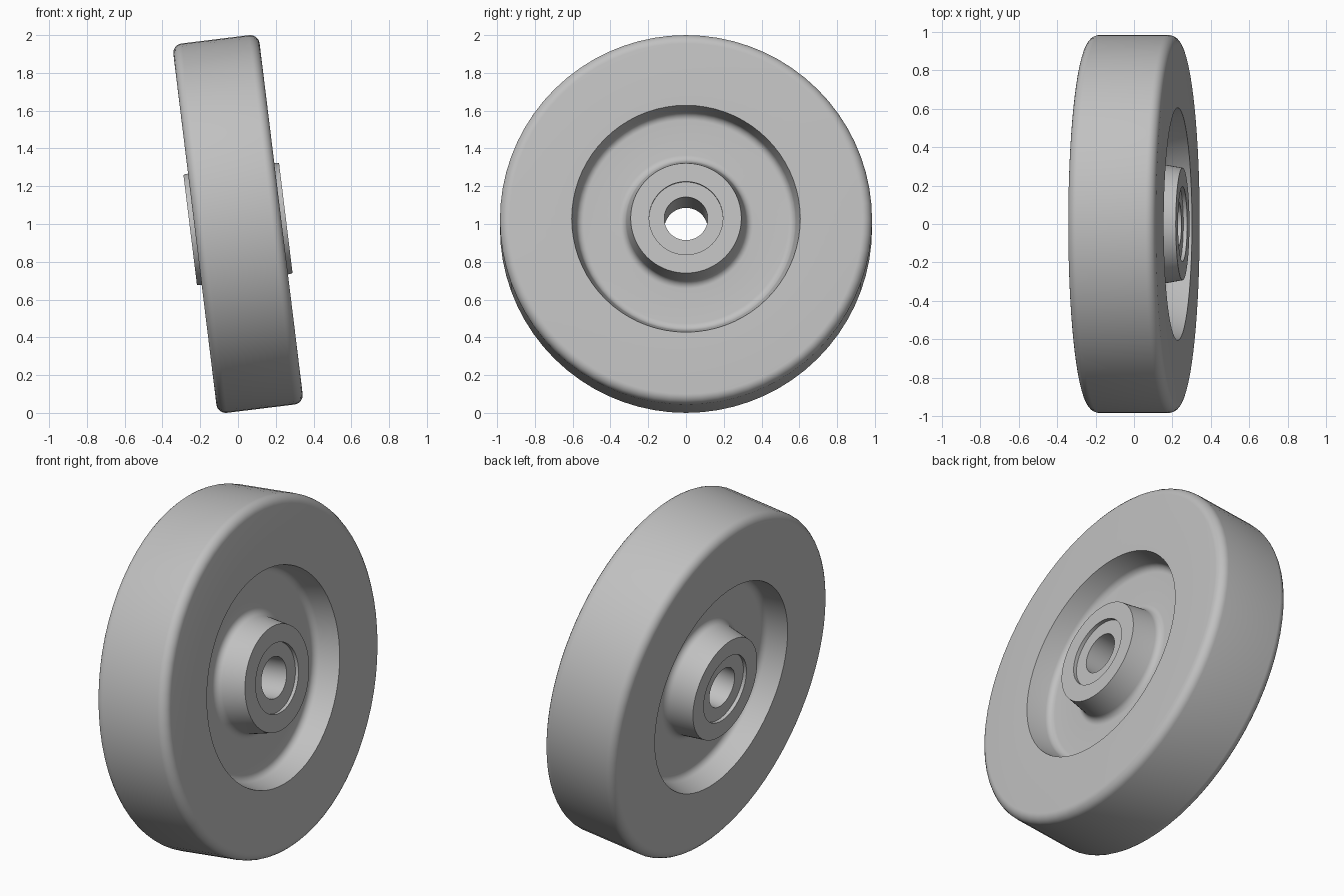
import bpy, bmesh, math
from mathutils import Vector, Matrix

cube = bpy.data.objects.get("Cube")
if cube:
    bpy.data.objects.remove(cube, do_unlink=True)

TILT = math.radians(-7)
GREY = (0.53, 0.53, 0.53, 1)

grey = bpy.data.materials.new("plain grey")
grey.use_nodes = True
grey.diffuse_color = GREY
grey.node_tree.nodes["Principled BSDF"].inputs["Base Color"].default_value = GREY


def fillet(prev, corner, nxt, radius, steps=6):
    """Round one profile corner with a circular arc."""
    a, b = (prev - corner).normalized(), (nxt - corner).normalized()
    half = a.angle(b) / 2
    start = corner + a * (radius / math.tan(half))
    end = corner + b * (radius / math.tan(half))
    centre = corner + (a + b).normalized() * (radius / math.sin(half))
    arc = [(start - centre).lerp(end - centre, i / steps) for i in range(steps + 1)]
    return [centre + v.normalized() * radius for v in arc]


def lathe(name, half_profile, segments):
    """Spin a profile of (axial, radius, fillet), mirrored, around the axle."""
    corners = half_profile + [(-x, r, f) for x, r, f in reversed(half_profile)]
    pts = [Vector((x, r)) for x, r, f in corners]
    outline = []
    for i, (x, r, f) in enumerate(corners):
        if f:
            outline += fillet(pts[i - 1], pts[i], pts[(i + 1) % len(pts)], f)
        else:
            outline.append(pts[i])
    bm = bmesh.new()
    rings = []
    for s in range(segments):
        t = 2 * math.pi * s / segments
        rings.append([bm.verts.new((p.x, p.y * math.sin(t), p.y * math.cos(t)))
                      for p in outline])
    n = len(outline)
    for s in range(segments):
        a, b = rings[s], rings[(s + 1) % segments]
        for i in range(n):
            j = (i + 1) % n
            bm.faces.new((a[i], a[j], b[j], b[i]))
    bmesh.ops.recalc_face_normals(bm, faces=bm.faces)
    # Lean the wheel and lift it onto the ground
    bm.transform(Matrix.Translation((0, 0, 1)) @ Matrix.Rotation(TILT, 4, 'Y'))
    mesh = bpy.data.meshes.new(name)
    bm.to_mesh(mesh)
    bm.free()
    mesh.materials.append(grey)
    obj = bpy.data.objects.new(name, mesh)
    bpy.context.collection.objects.link(obj)
    bpy.ops.object.select_all(action='DESELECT')
    obj.select_set(True)
    bpy.context.view_layer.objects.active = obj
    bpy.ops.object.shade_smooth_by_angle(angle=math.radians(30))


# Wheel body: tapered hub, recessed web and rounded tread
lathe("wheel_body", [
    (0.255, 0.195, 0),
    (0.255, 0.293, 0),
    (0.09, 0.322, 0.04),
    (0.09, 0.575, 0.04),
    (0.23, 0.605, 0),
    (0.23, 0.985, 0.05),
], 72)

# Axle bushing, set slightly back inside the hub
lathe("axle_bushing", [
    (0.235, 0.115, 0),
    (0.235, 0.195, 0),
], 72)
